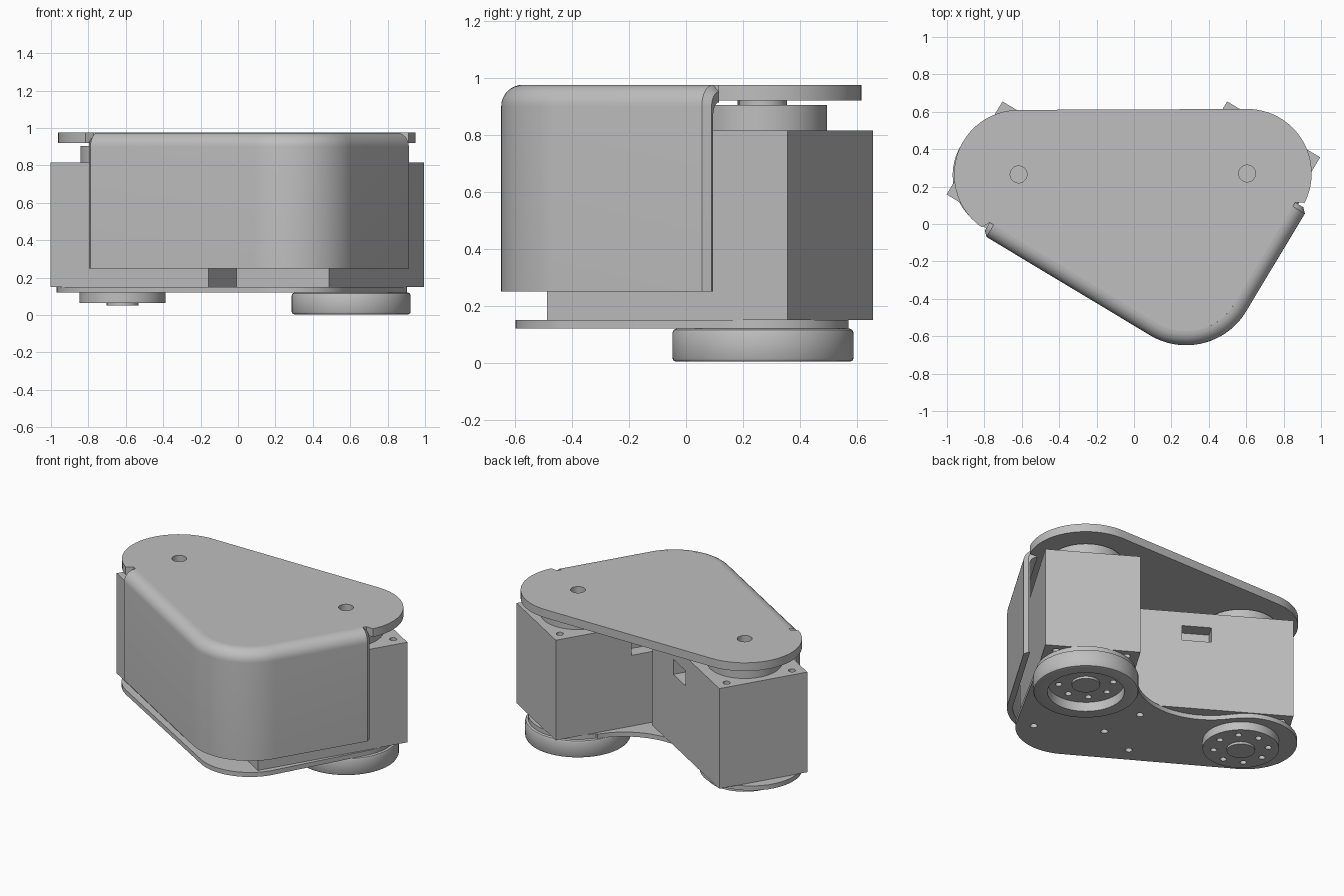
import bpy, bmesh, math
from mathutils import Vector

cube = bpy.data.objects.get("Cube")
if cube:
    bpy.data.objects.remove(cube, do_unlink=True)

grey = bpy.data.materials.new("light grey")
grey.use_nodes = True
tone = (0.52, 0.52, 0.52, 1)
grey.diffuse_color = tone
grey.node_tree.nodes["Principled BSDF"].inputs["Base Color"].default_value = tone

# Shared layout: two drive axes, their body directions and the front corner
left_hub, right_hub = Vector((-0.617, 0.265)), Vector((0.605, 0.27))
along = Vector((0.857, -0.515)).normalized()
across = Vector((-along.y, along.x))
front_hub = left_hub + along * (right_hub - left_hub).dot(along)
A_LEFT = math.degrees(math.atan2(-across.y, -across.x))
A_RIGHT = A_LEFT + 90


def arc(c, r, a0, a1, n=24):
    steps = [math.radians(a0 + (a1 - a0) * i / n) for i in range(n + 1)]
    return [Vector((c[0] + r * math.cos(a), c[1] + r * math.sin(a))) for a in steps]


def finish(name, bm):
    bmesh.ops.recalc_face_normals(bm, faces=bm.faces)
    mesh = bpy.data.meshes.new(name)
    bm.to_mesh(mesh)
    bm.free()
    mesh.materials.append(grey)
    ob = bpy.data.objects.new(name, mesh)
    bpy.context.collection.objects.link(ob)
    return ob


def add_prism(bm, pts, z0, z1):
    low = [bm.verts.new((p.x, p.y, z0)) for p in pts]
    high = [bm.verts.new((p.x, p.y, z1)) for p in pts]
    bm.faces.new(low[::-1])
    bm.faces.new(high)
    for i in range(len(pts)):
        j = (i + 1) % len(pts)
        bm.faces.new((low[i], low[j], high[j], high[i]))


def prism(name, pts, z0, z1):
    bm = bmesh.new()
    add_prism(bm, pts, z0, z1)
    return finish(name, bm)


def circle(c, r, n=48):
    return arc(c, r, 0, 360, n)[:-1]


def lathe(name, c, profile, n=64):
    # closed (radius, z) profile spun about a vertical axis
    bm = bmesh.new()
    rings = [[bm.verts.new((p.x, p.y, z)) for p in circle(c, r, n)] for r, z in profile]
    for a, b in zip(rings, rings[1:] + rings[:1]):
        for i in range(n):
            j = (i + 1) % n
            bm.faces.new((a[i], a[j], b[j], b[i]))
    return finish(name, bm)


def cut(ob, solids):
    # subtract a set of separate prisms given as (outline, z0, z1)
    bm = bmesh.new()
    for s in solids:
        add_prism(bm, *s)
    tool = finish("cutter", bm)
    tool.hide_render = True
    mod = ob.modifiers.new("cut", 'BOOLEAN')
    mod.operation, mod.solver, mod.object = 'DIFFERENCE', 'EXACT', tool
    activate(ob)
    bpy.ops.object.modifier_apply(modifier=mod.name)
    bpy.data.objects.remove(tool, do_unlink=True)


def activate(ob):
    bpy.ops.object.select_all(action='DESELECT')
    ob.select_set(True)
    bpy.context.view_layer.objects.active = ob


# Top plate: two round lobes, narrowing under the cover's rounded rim
TOP, UNDER = 0.975, 0.92
R, RIM = 0.345, 0.30
outline = (arc(right_hub, R, A_RIGHT + 4, 90) + arc(left_hub, R, 90, A_LEFT + 356)
           + arc(front_hub, RIM, A_LEFT, A_RIGHT))
outline.insert(-25, left_hub - across * RIM)
outline.append(right_hub + along * RIM)
top_plate = prism("top_plate", outline, UNDER, TOP)
cut(top_plate, [(circle(h, 0.045), 0.9, 1) for h in (left_hub, right_hub)])

# Front cover: wall section swept round the front corner, with rounded ends
def section(inset):
    rim = [Vector((0.375 - inset, 0.25))]
    rim += arc((0.30, 0.90), 0.075 - inset, 0, 90, 8)
    return rim + [Vector((RIM, UNDER - 0.005))] + arc((0.295, 0.87), 0.045, 90, 0, 4) + [Vector((0.34, 0.25))]


stations = []
END = 0.025
for i in range(6):
    t = math.radians(90 * i / 5)
    stations.append((left_hub + along * END * (1 - math.sin(t)) * -1 + along * END,
                     -across, END * (1 - math.cos(math.pi / 2 - t))))
for p in arc(front_hub, 1, A_LEFT, A_RIGHT, 28):
    stations.append((front_hub, p - front_hub, 0))
for i in range(6):
    t = math.radians(90 * i / 5)
    stations.append((right_hub - across * END * (1 - math.sin(math.pi / 2 - t)) * -1 - across * END,
                     along, END * (1 - math.cos(t))))
bm = bmesh.new()
rows = []
for base, n, inset in stations:
    rows.append([bm.verts.new((*(base + n * p.x), p.y)) for p in section(inset)])
for a, b in zip(rows, rows[1:]):
    for i in range(len(a)):
        j = (i + 1) % len(a)
        bm.faces.new((a[i], a[j], b[j], b[i]))
bm.faces.new(rows[0])
bm.faces.new(rows[-1][::-1])
front_cover = finish("front_cover", bm)

# Drive bodies, hubs and screw holes
LENGTH, HALF, BACK = 0.985, 0.29, 0.275
LOW, HIGH = 0.15, 0.815
screws = []
for side, hub, d, w in (("left", left_hub, along, across), ("right", right_hub, -across, along)):
    def at(u, v):
        return hub + d * (u - BACK) + w * v

    body = prism(side + "_drive_body",
                 [at(0, -HALF), at(LENGTH, -HALF), at(LENGTH, HALF), at(0, HALF)], LOW, HIGH)
    holes = [circle(at(u, v), 0.022, 16) for u in (0.06, LENGTH - 0.06) for v in (-0.215, 0.215)]
    screws += [holes[2], holes[3]]
    inner = 1 if side == "left" else -1
    socket = [at(u, inner * v) for u, v in ((0.5, 0.2), (0.68, 0.2), (0.68, 0.4), (0.5, 0.4))]
    cut(body, [(h, z, z + 0.12) for h in holes for z in (LOW - 0.06, HIGH - 0.06)]
        + [(socket, 0.62, 0.72)])

    # idler stack above the body
    prism(side + "_upper_hub", circle(hub, 0.225, 64), HIGH, 0.905)
    prism(side + "_upper_boss", circle(hub, 0.085), 0.905, UNDER)
    # output horn below, with a ring of screw holes
    horn = prism(side + "_lower_horn", circle(hub, 0.23, 64), 0.065, LOW)
    cut(horn, [(circle(p, 0.02, 12), 0, 0.1) for p in circle(hub, 0.165, 8)])
    prism(side + "_lower_boss", circle(hub, 0.085), 0.05, 0.1)

# Wheel ring round one lower horn
lathe("wheel_ring", right_hub, [(0.232, 0.004), (0.305, 0.004), (0.313, 0.007), (0.318, 0.016),
                                (0.318, 0.105), (0.313, 0.116), (0.305, 0.12), (0.232, 0.12)])

# Bottom plate: lobes joined by a concave back edge
lobe = Vector((-0.66, 0.26))
bottom = (arc(right_hub, 0.3, A_RIGHT, 146) + arc((-0.03, 0.69), 0.45, -34, -146)
          + arc(lobe, 0.31, 34, A_LEFT + 360) + arc(front_hub, 0.325, A_LEFT, A_RIGHT))
bottom_plate = prism("bottom_plate", bottom, 0.12, LOW)
cut(bottom_plate, [(h, 0.1, 0.2) for h in screws])

for ob in list(bpy.context.scene.objects):
    if ob.type == 'MESH' and grey.name in ob.data.materials:
        activate(ob)
        bpy.ops.object.shade_smooth_by_angle(angle=math.radians(32))
